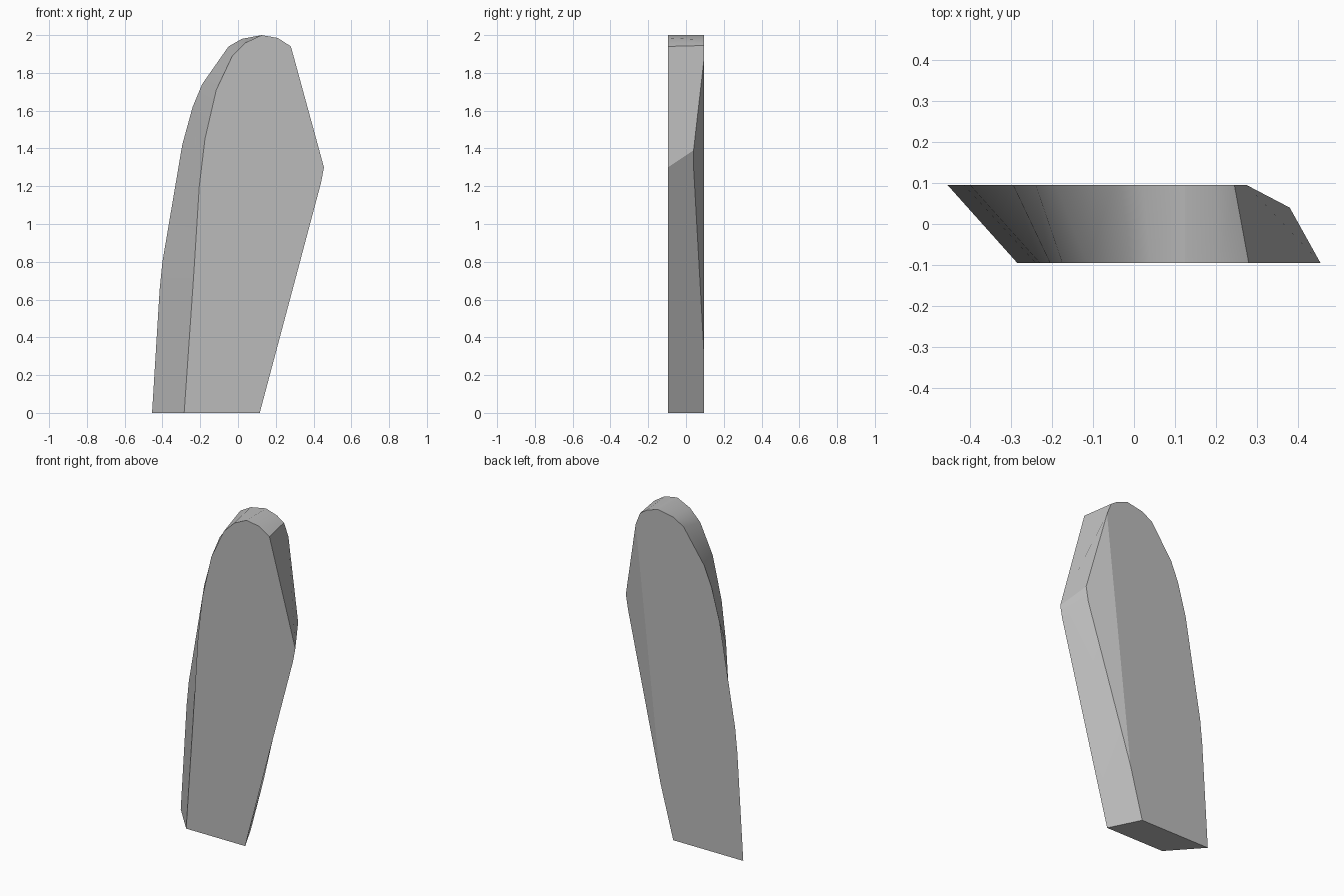
import bpy
import bmesh
import math

# Remove the default object
default_cube = bpy.data.objects.get("Cube")
if default_cube is not None:
    bpy.data.objects.remove(default_cube, do_unlink=True)

HALF_DEPTH = 0.095
RIDGE_DEPTH = 0.04


def make_material(name, colour):
    material = bpy.data.materials.new(name)
    material.use_nodes = True
    material.diffuse_color = colour
    shader = material.node_tree.nodes["Principled BSDF"]
    shader.inputs["Base Color"].default_value = colour
    return material


def add_points(mesh_builder, outline, depth):
    """Place (x, z) outline points on a plane of constant depth."""
    return [mesh_builder.verts.new((x, depth, z)) for x, z in outline]


# Curved edge on the model's right, from the foot to the crown
front_curve = [(-.285, 0), (-.24, .65), (-.23, .8), (-.205, 1.2), (-.175, 1.45),
               (-.115, 1.71), (-.03, 1.89), (.04, 1.96), (.125, 2)]
back_curve = [(-.455, 0), (-.415, .65), (-.4, .8), (-.295, 1.42), (-.24, 1.62),
              (-.19, 1.74), (-.05, 1.94), (.02, 1.98), (.125, 2)]

# Angular edge on the model's left, from the crown to the foot
front_edge = [(.21, 1.985), (.28, 1.94), (.455, 1.3), (.44, 1.22), (.115, 0)]
back_edge = [(.2, 1.975), (.245, 1.945), (.275, 1.87), (.105, .32), (.02, 0)]
ridge_edge = [(.38, 1.39), (.365, 1.3)]

builder = bmesh.new()
front_left = add_points(builder, front_curve, -HALF_DEPTH)
back_left = add_points(builder, back_curve, HALF_DEPTH)
front_right = add_points(builder, front_edge, -HALF_DEPTH)
back_right = add_points(builder, back_edge, HALF_DEPTH)
ridge_top, ridge_low = add_points(builder, ridge_edge, RIDGE_DEPTH)

# Flat front and back
builder.faces.new(front_left + front_right)
builder.faces.new(back_left + back_right)

# Curved side wall
for lower in range(len(front_left) - 1):
    upper = lower + 1
    builder.faces.new((front_left[lower], front_left[upper],
                       back_left[upper], back_left[lower]))

# Crown, shoulder, elbow and lower side walls
crown_front, shoulder_front, elbow_top, elbow_low, foot_front = front_right
crown_back, shoulder_back, chamfer_top, chamfer_low, foot_back = back_right
side_walls = [
    (front_left[-1], crown_front, crown_back, back_left[-1]),
    (crown_front, shoulder_front, shoulder_back, crown_back),
    (shoulder_front, elbow_top, ridge_top, chamfer_top, shoulder_back),
    (elbow_top, elbow_low, ridge_low, ridge_top),
    (elbow_low, foot_front, foot_back, chamfer_low, ridge_low),
    # Chamfer behind the elbow, then the base
    (chamfer_top, ridge_top, ridge_low, chamfer_low),
    (foot_front, front_left[0], back_left[0], foot_back),
]
for wall in side_walls:
    builder.faces.new(wall)

bmesh.ops.recalc_face_normals(builder, faces=builder.faces)
mesh = bpy.data.meshes.new("slanted_slab")
builder.to_mesh(mesh)
builder.free()

slab = bpy.data.objects.new("slanted_slab", mesh)
bpy.context.collection.objects.link(slab)
mesh.materials.append(make_material("plain grey", (.5, .5, .5, 1)))

# Smooth side walls with crisp borders, flat front and back
bpy.ops.object.select_all(action="DESELECT")
slab.select_set(True)
bpy.context.view_layer.objects.active = slab
bpy.ops.object.shade_smooth_by_angle(angle=math.radians(30))
for face in mesh.polygons:
    if abs(face.normal.y) > 0.99:
        face.use_smooth = False
